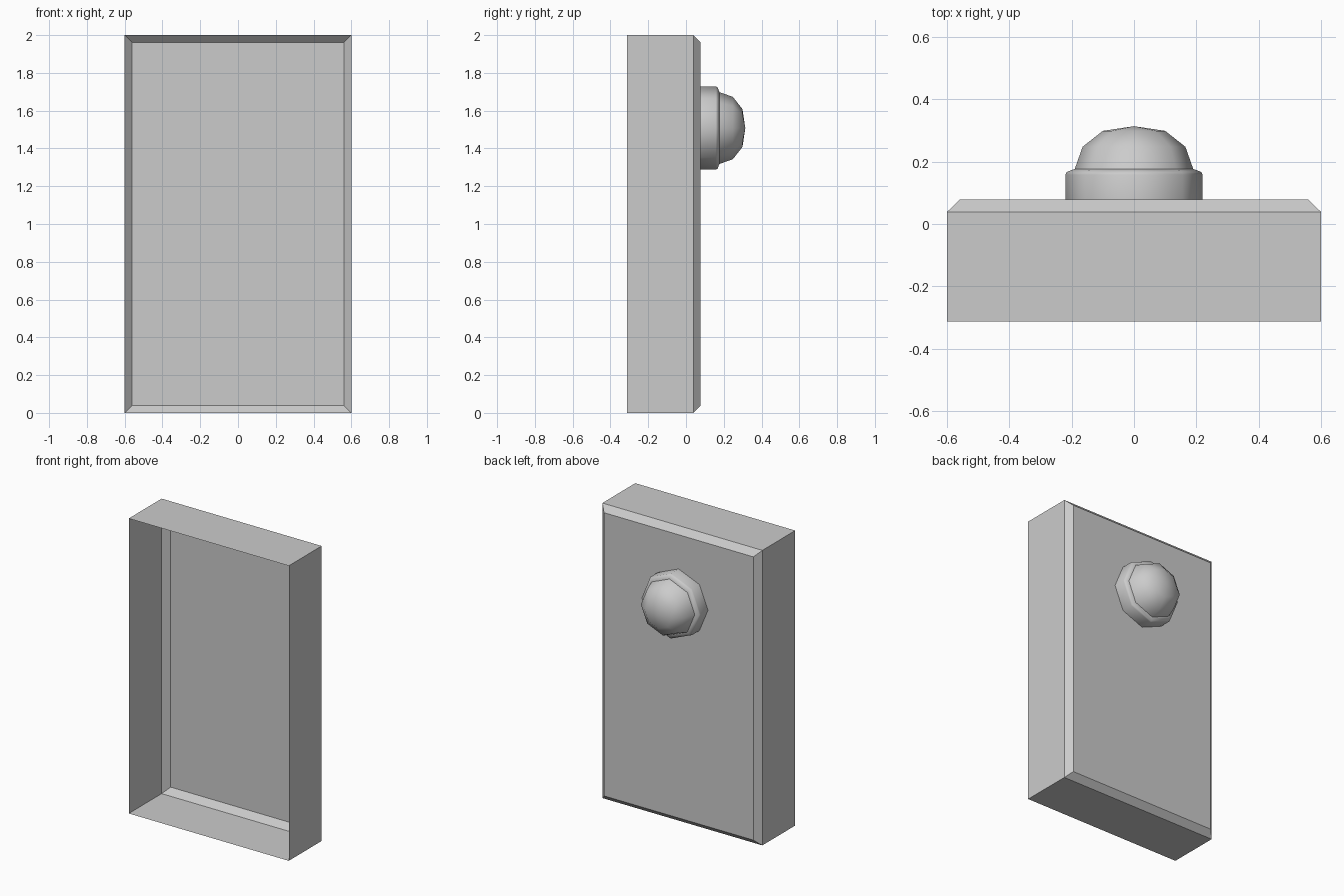
import bpy, bmesh, math

if "Cube" in bpy.data.objects:
    bpy.data.objects.remove(bpy.data.objects["Cube"])

HALF_W, HEIGHT, CHAMFER = 0.60, 2.0, 0.04
Y_FRONT, Y_EDGE, Y_BACK = -0.313, 0.039, 0.078
KNOB_Z, SIDES = 1.508, 8


def skin(name, rings, smooth_angle=None):
    """Join equal-length rings with quads and cap the last ring."""
    bm = bmesh.new()
    loops = [[bm.verts.new(p) for p in ring] for ring in rings]
    for a, b in zip(loops, loops[1:]):
        n = len(a)
        for i in range(n):
            j = (i + 1) % n
            bm.faces.new((a[i], b[i], b[j], a[j]))
    bm.faces.new(list(reversed(loops[-1])))
    tip = None
    mesh = bpy.data.meshes.new(name)
    # Merge a collapsed ring into a single pole
    bmesh.ops.remove_doubles(bm, verts=bm.verts, dist=1e-4)
    bm.normal_update()
    bm.to_mesh(mesh)
    bm.free()
    obj = bpy.data.objects.new(name, mesh)
    bpy.context.collection.objects.link(obj)
    if smooth_angle:
        bpy.ops.object.select_all(action='DESELECT')
        obj.select_set(True)
        bpy.context.view_layer.objects.active = obj
        bpy.ops.object.shade_smooth_by_angle(angle=math.radians(smooth_angle))
    return obj


def rect(y, inset):
    x, lo, hi = HALF_W - inset, inset, HEIGHT - inset
    return [(-x, y, lo), (x, y, lo), (x, y, hi), (-x, y, hi)]


def octagon(r, y):
    return [(r * math.cos(t), y, KNOB_Z + r * math.sin(t))
            for t in (2 * math.pi * i / SIDES for i in range(SIDES))]


# Thin door shell, open at the front, chamfered round the back
skin("door_shell", [rect(Y_FRONT, 0), rect(Y_EDGE, 0), rect(Y_BACK, CHAMFER)])

# Round collar on the back face
collar = [(0.22, Y_BACK), (0.22, 0.158), (0.216, 0.167), (0.19, 0.177)]
skin("knob_collar", [octagon(r, y) for r, y in collar], 50)

# Faceted-outline, smooth-shaded dome
dome = [(0.19, 0.177), (0.165, 0.248), (0.10, 0.299), (0.00001, 0.314)]
skin("knob_dome", [octagon(r, y) for r, y in dome], 50)
